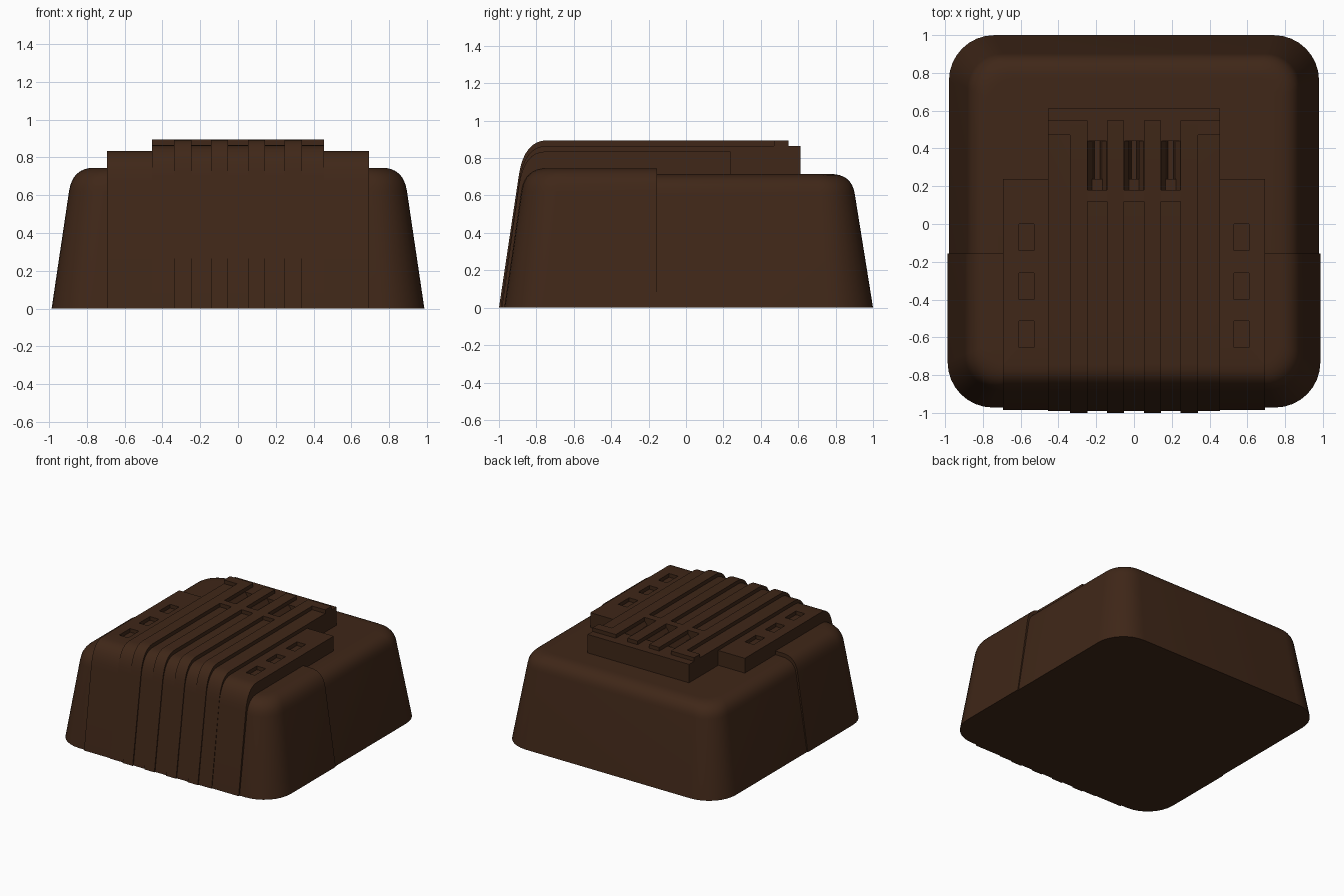
import bpy, bmesh, math

if "Cube" in bpy.data.objects:
    bpy.data.objects.remove(bpy.data.objects["Cube"])

mat = bpy.data.materials.new("dark_brown")
mat.diffuse_color = (0.05, 0.02, 0.009, 1)
mat.use_nodes = True
mat.node_tree.nodes["Principled BSDF"].inputs["Base Color"].default_value = mat.diffuse_color


def make(name, bm, smooth=True):
    bmesh.ops.recalc_face_normals(bm, faces=bm.faces)
    me = bpy.data.meshes.new(name)
    bm.to_mesh(me)
    bm.free()
    ob = bpy.data.objects.new(name, me)
    bpy.context.collection.objects.link(ob)
    me.materials.append(mat)
    if smooth:
        smooth_edges(ob)
    return ob


def smooth_edges(ob):
    bpy.ops.object.select_all(action='DESELECT')
    ob.select_set(True)
    bpy.context.view_layer.objects.active = ob
    bpy.ops.object.shade_smooth_by_angle(angle=math.radians(30))


def bend(a, b, c, n=8):
    """Curved shoulder from a to c, steered by b."""
    return [tuple((1-t)**2*p + 2*t*(1-t)*q + t*t*r for p, q, r in zip(a, b, c))
            for t in (i/n for i in range(n + 1))]


def add_prism(bm, pts, lo, hi, axis):
    """Extrude a 2D outline along x (pts = y,z) or y (pts = x,z)."""
    def place(p, v):
        return (v, p[0], p[1]) if axis == 'x' else (p[0], v, p[1])
    a = [bm.verts.new(place(p, lo)) for p in pts]
    b = [bm.verts.new(place(p, hi)) for p in pts]
    bm.faces.new(a)
    bm.faces.new(b)
    for i in range(len(a)):
        j = (i + 1) % len(a)
        bm.faces.new((a[i], a[j], b[j], b[i]))


def add_box(bm, x0, x1, y0, y1, z0, z1):
    add_prism(bm, [(x0, z0), (x1, z0), (x1, z1), (x0, z1)], y0, y1, 'y')


def rounded_block(name, hx, y0, y1, profile, cut_y=None):
    """Tapered block with rounded corners; profile = (inset, z)."""
    bm = bmesh.new()
    rings = []
    for d, z in profile:
        r = 0.24 - d * 0.55
        ring = []
        for k, (cx, cy) in enumerate([(hx-d-r, y1-d-r), (-hx+d+r, y1-d-r),
                                      (-hx+d+r, y0+d+r), (hx-d-r, y0+d+r)]):
            for i in range(9):
                a = (k + i / 8) * math.pi / 2
                ring.append(bm.verts.new((cx + r*math.cos(a), cy + r*math.sin(a), z)))
        rings.append(ring)
    for a, b in zip(rings, rings[1:]):
        for i in range(len(a)):
            j = (i + 1) % len(a)
            bm.faces.new((a[i], a[j], b[j], b[i]))
    bm.faces.new(rings[0])
    bm.faces.new(rings[-1])
    if cut_y is not None:
        bmesh.ops.bisect_plane(bm, geom=bm.verts[:] + bm.edges[:] + bm.faces[:],
                               plane_co=(0, cut_y, 0), plane_no=(0, 1, 0), clear_outer=True)
        bmesh.ops.holes_fill(bm, edges=[e for e in bm.edges if e.is_boundary])
    return make(name, bm)


def wrap_outline(front, slope, bend_z, top, flat_y, back):
    """Side outline of a layer that wraps over the sloping front."""
    pts = bend((front + slope*bend_z, bend_z), (front + slope*top, top), (flat_y, top))
    return [(front, 0)] + pts + [(back, top), (back, 0.55), (-0.7, 0.55), (-0.9, 0)]


def cut(ob, cutter):
    cutter.hide_render = True
    mod = ob.modifiers.new("cut", 'BOOLEAN')
    mod.object = cutter
    mod.solver = 'EXACT'
    bpy.ops.object.select_all(action='DESELECT')
    ob.select_set(True)
    bpy.context.view_layer.objects.active = ob
    bpy.ops.object.modifier_apply(modifier=mod.name)
    bpy.data.objects.remove(cutter)
    smooth_edges(ob)


# Main body and the slightly thicker front shell
rounded_block("body", 0.98, -0.96, 1.0,
              [(0, 0)] + bend((0.098, 0.61), (0.114, 0.715), (0.23, 0.715)))
rounded_block("front_shell", 0.987, -0.972, 1.0,
              [(0, 0)] + bend((0.092, 0.62), (0.11, 0.745), (0.225, 0.745)), cut_y=-0.155)

# Wide plate with two rows of small pockets
bm = bmesh.new()
add_prism(bm, wrap_outline(-0.985, 0.14, 0.65, 0.835, -0.75, 0.237), -0.695, 0.695, 'x')
plate = make("wide_plate", bm)
bm = bmesh.new()
for x in (-0.57, 0.57):
    for y in (-0.07, -0.33, -0.585):
        add_box(bm, x - 0.04, x + 0.04, y - 0.07, y + 0.07, 0.805, 0.9)
cut(plate, make("pocket_cutter", bm, False))

# Centre slab with three deep tapered slots
gaps = (-0.195, 0, 0.195)
bm = bmesh.new()
add_prism(bm, wrap_outline(-0.991, 0.146, 0.68, 0.865, -0.745, 0.612), -0.456, 0.456, 'x')
slab = make("centre_slab", bm)
bm = bmesh.new()
for c in gaps:
    half = [(0.05, 0.9), (0.05, 0.865), (0.027, 0.835), (0.014, 0.72)]
    outline = [(c + x, z) for x, z in half] + [(c - x, z) for x, z in reversed(half)]
    add_prism(bm, outline, 0.18, 0.44, 'y')
cut(slab, make("slot_cutter", bm, False))

# Four raised ribs running over the front
for i, (x0, x1) in enumerate([(-0.338, -0.247), (-0.143, -0.052),
                              (0.052, 0.143), (0.247, 0.338)]):
    bm = bmesh.new()
    add_prism(bm, wrap_outline(-1.0, 0.15, 0.71, 0.895, -0.74, 0.548), x0, x1, 'x')
    make(f"rib_{i + 1}", bm)

# Short bridges between ribs, and side tabs at the back
bm = bmesh.new()
for c in gaps:
    add_box(bm, c - 0.055, c + 0.055, 0.12, 0.18, 0.85, 0.895)
make("rib_bridges", bm)
bm = bmesh.new()
for x0, x1 in ((-0.456, -0.33), (0.33, 0.456)):
    add_box(bm, x0, x1, 0.47, 0.548, 0.85, 0.895)
make("rib_end_tabs", bm)
